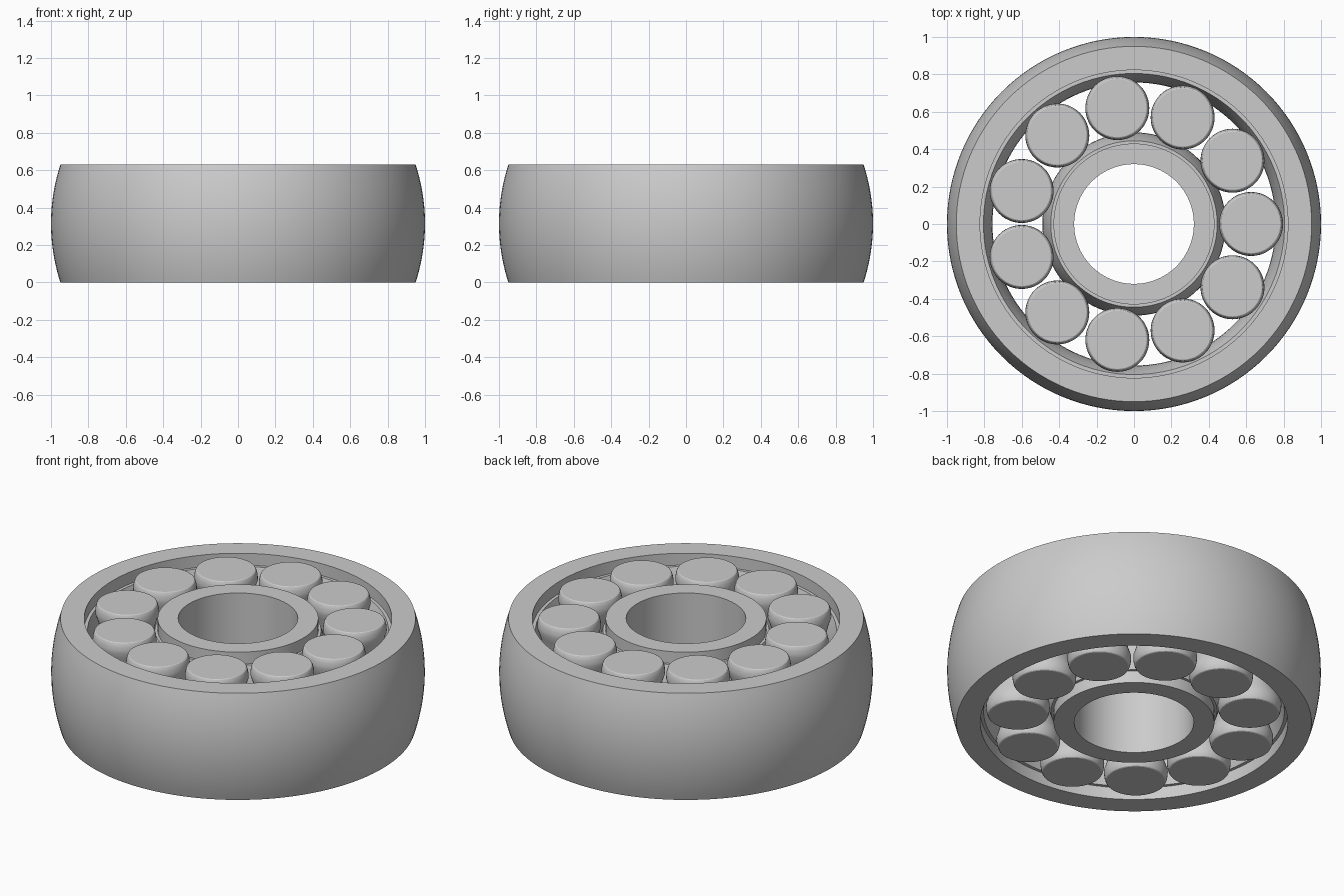
import bpy, bmesh, math

H = 0.63            # overall height
MID = H / 2
ROLLERS = 11
PITCH = 0.626       # roller centre circle

cube = bpy.data.objects.get("Cube")
if cube:
    bpy.data.objects.remove(cube, do_unlink=True)

steel = bpy.data.materials.new("grey steel")
steel.use_nodes = True
colour = (0.6, 0.6, 0.6, 1)
steel.diffuse_color = colour
steel.node_tree.nodes["Principled BSDF"].inputs["Base Color"].default_value = colour


def bow(r_end, r_mid, z0, z1, steps=14):
    """Bowed profile line from z0 to z1, r_end at both ends and r_mid halfway."""
    pts = []
    for i in range(steps + 1):
        t = i / steps
        pts.append((r_mid + (r_end - r_mid) * (2 * t - 1) ** 2, z0 + (z1 - z0) * t))
    return pts


def lathe(name, profile, segments, closed):
    """Turn a radius/height profile around z; open profiles get end discs."""
    bm = bmesh.new()
    rows = []
    for r, z in profile:
        rows.append([bm.verts.new((r * math.cos(2 * math.pi * k / segments),
                                   r * math.sin(2 * math.pi * k / segments), z))
                     for k in range(segments)])
    pairs = list(zip(rows, rows[1:]))
    if closed:
        pairs.append((rows[-1], rows[0]))
    else:
        bm.faces.new(rows[0])
        bm.faces.new(rows[-1])
    for a, b in pairs:
        for k in range(segments):
            n = (k + 1) % segments
            bm.faces.new((a[k], a[n], b[n], b[k]))
    bmesh.ops.recalc_face_normals(bm, faces=bm.faces)
    mesh = bpy.data.meshes.new(name)
    bm.to_mesh(mesh)
    bm.free()
    mesh.materials.append(steel)
    obj = bpy.data.objects.new(name, mesh)
    bpy.context.collection.objects.link(obj)
    bpy.ops.object.select_all(action="DESELECT")
    obj.select_set(True)
    bpy.context.view_layer.objects.active = obj
    bpy.ops.object.shade_smooth_by_angle(angle=math.radians(30))
    return obj


def race(r_lip, r_edge, r_mid, lip=0.07):
    """Raceway bulging towards the rollers between two shallow lips."""
    return ([(r_lip, 0), (r_lip, lip)] + bow(r_edge, r_mid, lip, H - lip)
            + [(r_lip, H - lip), (r_lip, H)])


# Outer ring: crowned outside, bulged raceway inside
lathe("outer_ring", bow(0.95, 1.0, 0, H, 20) + race(0.823, 0.805, 0.757)[::-1], 128, True)

# Inner ring: plain bore, bulged raceway outside
lathe("inner_ring", [(0.32, H), (0.32, 0)] + race(0.43, 0.445, 0.49), 96, True)

# Rollers: rounded shoulders and a waisted middle
shoulder = [(0.155 + 0.016 * math.sin(a), 0.06 * (1 - math.cos(a)))
            for a in (math.pi / 2 * i / 5 for i in range(6))]
roller_profile = (shoulder + bow(0.171, 0.126, 0.06, H - 0.06)[1:-1]
                  + [(r, H - z) for r, z in reversed(shoulder)])
first = lathe("roller_1", roller_profile, 48, False)
for i in range(ROLLERS):
    roller = first
    if i:
        roller = bpy.data.objects.new(f"roller_{i + 1}", first.data)
        bpy.context.collection.objects.link(roller)
    angle = 2 * math.pi * i / ROLLERS
    roller.location = (PITCH * math.cos(angle), PITCH * math.sin(angle), 0)
